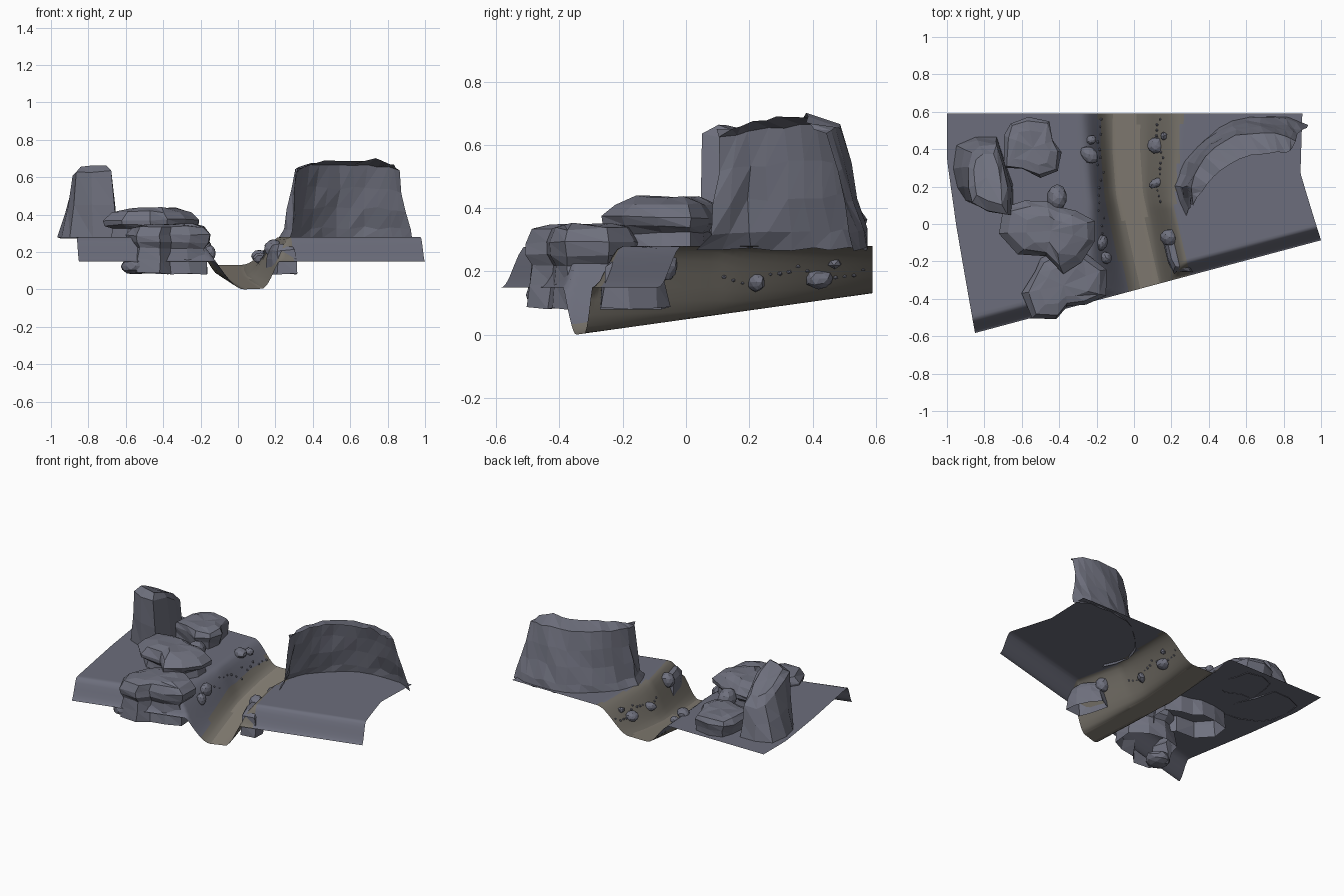
import bpy, bmesh, math, random

if "Cube" in bpy.data.objects:
    bpy.data.objects.remove(bpy.data.objects["Cube"])

random.seed(4)


def material(name, rgb):
    m = bpy.data.materials.new(name)
    m.diffuse_color = (*rgb, 1)
    m.use_nodes = True
    m.node_tree.nodes["Principled BSDF"].inputs["Base Color"].default_value = m.diffuse_color
    return m


ROCK = material("rock", (0.16, 0.165, 0.21))
SOIL = material("soil", (0.15, 0.155, 0.20))
BANK = material("bank", (0.18, 0.165, 0.14))
SAND = material("sand", (0.24, 0.215, 0.18))


def smooth(t):
    t = max(0, min(1, t))
    return t * t * (3 - 2 * t)


def interp(v, pts):
    """Piecewise linear lookup through (key, value) pairs."""
    if v <= pts[0][0]:
        return pts[0][1]
    for (a, p), (b, q) in zip(pts, pts[1:]):
        if v <= b:
            return p + (q - p) * (v - a) / (b - a)
    return pts[-1][1]


def add(name, verts, faces, mats=(ROCK,)):
    me = bpy.data.meshes.new(name)
    me.from_pydata(verts, [], faces)
    for m in mats:
        me.materials.append(m)
    ob = bpy.data.objects.new(name, me)
    bpy.context.collection.objects.link(ob)
    return ob


# ground: one open sheet with a sunken path and a drooping front lip
def path_edges(y):
    c = interp(y, [(-0.36, 0.085), (-0.1, 0.03), (0.2, -0.03), (0.6, -0.05)])
    half = interp(y, [(-0.36, 0.05), (0.2, 0.07)])
    left = interp(y, [(-0.4, -0.26), (0.1, -0.24), (0.6, -0.29)])
    right = interp(y, [(-0.3, 0.30), (0.1, 0.22), (0.6, 0.26)])
    return c - half, c + half, left, right


def ground_z(x, y):
    a, b, left, right = path_edges(y)
    floor = max(0.13 * (y + 0.35) / 0.93, 0)
    t = (a - x) / (a - left) if x < a else (x - b) / (right - b)
    z = floor + (0.28 - floor) * smooth(t)
    lip = smooth((y + 0.355 - 0.268 * x) / 0.08)
    return min(z, 0.15 + 0.13 * lip)


NX, NY = 90, 44
verts, faces = [], []
for j in range(NY + 1):
    v = (j / NY) ** 1.4
    xl = interp(v, [(0, -0.85), (0.25, -0.90), (0.5, -0.95), (0.8, -1), (1, -1)])
    xr = interp(v, [(0, 1.0), (0.1, 0.98), (0.3, 0.94), (0.55, 0.89), (1, 0.90)])
    for i in range(NX + 1):
        x = xl + (xr - xl) * i / NX
        y0 = -0.355 + 0.268 * x
        y = y0 + (0.59 - y0) * v
        verts.append((x, y, ground_z(x, y)))
for j in range(NY):
    for i in range(NX):
        k = j * (NX + 1) + i
        faces.append((k, k + 1, k + NX + 2, k + NX + 1))
ground = add("ground", verts, faces, (SOIL, BANK, SAND))
for p in ground.data.polygons:
    a, b, left, right = path_edges(p.center.y)
    x = p.center.x
    p.use_smooth = True
    p.material_index = 2 if a < x < b else 1 if a - 0.07 < x < right else 0


# lofted rock: an outline repeated at several heights, optionally open
def loft(name, rings, closed=True, jitter=0.006):
    n = len(rings[0])
    vs = [tuple(c + random.uniform(-jitter, jitter) for c in p) for r in rings for p in r]
    fs = []
    for j in range(len(rings) - 1):
        for i in range(n if closed else n - 1):
            k = (i + 1) % n
            a, b, c, d = j * n + i, j * n + k, (j + 1) * n + k, (j + 1) * n + i
            fs += [(a, b, c), (a, c, d)]
    if closed:
        top = rings[-1]
        vs.append(tuple(sum(p[q] for p in top) / n for q in range(3)))
        m = (len(rings) - 1) * n
        fs += [(m + i, m + (i + 1) % n, len(vs) - 1) for i in range(n)]
    return add(name, vs, fs)


def scaled(outline, levels):
    n = len(outline)
    cx, cy = (sum(p[q] for p in outline) / n for q in (0, 1))
    return [[(cx + (x - cx) * s, cy + (y - cy) * s, z) for x, y in outline] for z, s in levels]


# curved cliff: leaning open wall that curls inward at the top
base = [(0.28, 0.04), (0.21, 0.20), (0.27, 0.34), (0.38, 0.46), (0.52, 0.56),
        (0.67, 0.58), (0.82, 0.57), (0.93, 0.53)]
crest = [(0.31, 0.11), (0.30, 0.20), (0.35, 0.31), (0.43, 0.41), (0.55, 0.47),
         (0.69, 0.49), (0.81, 0.47), (0.86, 0.45)]
inner = [(0.32, 0.10), (0.36, 0.18), (0.42, 0.25), (0.51, 0.32), (0.62, 0.36),
         (0.73, 0.38), (0.81, 0.38), (0.85, 0.41)]
top_z = [0.62, 0.64, 0.66, 0.67, 0.66, 0.67, 0.65, 0.63]


def refine(pts):
    out = []
    for a, b in zip(pts, pts[1:]):
        out += [a, tuple((p + q) / 2 for p, q in zip(a, b))]
    return out + [pts[-1]]


base3 = refine([(*p, 0.27) for p in base])
crest3 = refine([(*p, z) for p, z in zip(crest, top_z)])
inner3 = refine([(*p, z + 0.025) for p, z in zip(inner, top_z)])


def between(t, flare):
    # the left end flares out only near its foot
    ring = []
    for i, (p, q) in enumerate(zip(base3, crest3)):
        s = t + flare * max(0, 1 - i / 7)
        ring.append((p[0] + (q[0] - p[0]) * s, p[1] + (q[1] - p[1]) * s, p[2] + (q[2] - p[2]) * t))
    return ring


loft("cliff_wall", [base3, between(0.15, 0.35), between(0.42, 0.3), between(0.7, 0.15),
                    crest3, inner3], closed=False, jitter=0.008)

# tall pillar rock, its top falling away towards the back
low = [(-0.97, 0.30), (-0.95, 0.42), (-0.85, 0.47), (-0.74, 0.47), (-0.69, 0.34),
       (-0.64, 0.20), (-0.65, 0.05), (-0.77, 0.07), (-0.90, 0.12), (-0.95, 0.20)]
high = [(-0.88, 0.30), (-0.87, 0.38), (-0.82, 0.42), (-0.74, 0.42), (-0.70, 0.33),
        (-0.68, 0.20), (-0.68, 0.05), (-0.78, 0.07), (-0.86, 0.12), (-0.88, 0.20)]


def pillar_top(y):
    return interp(y, [(0.15, 0.63), (0.42, 0.48)])


rings = [[(a + (c - a) * t, b + (d - b) * t, 0.275 + (pillar_top(d) - 0.275) * t)
          for (a, b), (c, d) in zip(low, high)] for t in (0, 0.5, 1)]
rings.append([(x, y, pillar_top(y) + 0.035) for x, y, z in scaled(high, [(0, 0.72)])[0]])
loft("pillar_rock", rings)

# block rock behind the pillar
block = [(-0.70, 0.30), (-0.69, 0.47), (-0.66, 0.54), (-0.57, 0.57), (-0.45, 0.55),
         (-0.43, 0.45), (-0.39, 0.38), (-0.41, 0.28), (-0.50, 0.25), (-0.60, 0.29)]
loft("block_rock", scaled(block, [(0.275, 0.88), (0.32, 0.93), (0.36, 1), (0.39, 0.9),
                                  (0.40, 0.6)]))

# stacked slab rocks: narrow body under a wide overhanging cap
upper = [(-0.72, -0.05), (-0.70, 0.09), (-0.58, 0.12), (-0.47, 0.12), (-0.40, 0.09),
         (-0.31, 0.07), (-0.21, 0.02), (-0.21, -0.09), (-0.28, -0.20), (-0.38, -0.27),
         (-0.47, -0.17), (-0.62, -0.16)]
loft("upper_slab", scaled(upper, [(0.17, 0.88), (0.26, 0.86), (0.32, 0.82), (0.345, 0.97),
                                  (0.37, 1), (0.415, 0.82), (0.435, 0.5)]))
lower = [(-0.60, -0.37), (-0.53, -0.25), (-0.50, -0.18), (-0.38, -0.13), (-0.25, -0.16),
         (-0.15, -0.24), (-0.15, -0.38), (-0.25, -0.43), (-0.36, -0.44), (-0.42, -0.51),
         (-0.55, -0.51)]
loft("lower_slab", scaled(lower, [(0.085, 0.95), (0.16, 0.9), (0.22, 0.85), (0.25, 0.97),
                                  (0.29, 1), (0.335, 0.85), (0.35, 0.55)]))

# low rock set into the right bank
bank = [(0.15, -0.08), (0.21, -0.06), (0.26, -0.10), (0.31, -0.18), (0.31, -0.26),
        (0.21, -0.27), (0.18, -0.20)]
loft("bank_rock", scaled(bank, [(0.085, 1.05), (0.16, 1), (0.21, 0.9), (0.24, 0.6)]))


# boulders and pebbles
def boulder(name, loc, size, turn=0):
    bm = bmesh.new()
    bmesh.ops.create_icosphere(bm, subdivisions=2 if size[0] > 0.02 else 1, radius=1)
    for v in bm.verts:
        v.co *= random.uniform(0.92, 1.06)
    me = bpy.data.meshes.new(name)
    bm.to_mesh(me)
    bm.free()
    me.materials.append(ROCK)
    ob = bpy.data.objects.new(name, me)
    ob.location, ob.scale, ob.rotation_euler = loc, size, (0, 0, turn)
    bpy.context.collection.objects.link(ob)


boulder("foot_boulder", (-0.55, -0.43, 0.125), (0.08, 0.08, 0.045))
boulder("slab_nub", (-0.41, 0.14, 0.34), (0.055, 0.07, 0.06))
for i, (x, y, sx, sy, sz) in enumerate([
        (0.19, -0.07, 0.05, 0.045, 0.05), (0.115, 0.42, 0.045, 0.045, 0.035),
        (0.12, 0.22, 0.025, 0.045, 0.03), (0.16, 0.47, 0.02, 0.025, 0.02),
        (-0.24, 0.37, 0.04, 0.055, 0.03), (-0.23, 0.45, 0.025, 0.03, 0.025),
        (-0.17, -0.10, 0.03, 0.045, 0.045), (-0.15, -0.18, 0.03, 0.035, 0.04)]):
    boulder(f"side_boulder_{i}", (x, y, ground_z(x, y) + sz * 0.3), (sx, sy, sz), i)
for side, x0, y0 in ((-1, -0.18, -0.05), (1, 0.14, 0.12)):
    for i in range(16):
        y = y0 + (0.56 - y0) * i / 15
        x = x0 + random.uniform(-0.02, 0.02)
        r = random.uniform(0.005, 0.01)
        boulder(f"pebble_{side}_{i}", (x, y, ground_z(x, y) + r * 0.4), (r, r, r), i)
